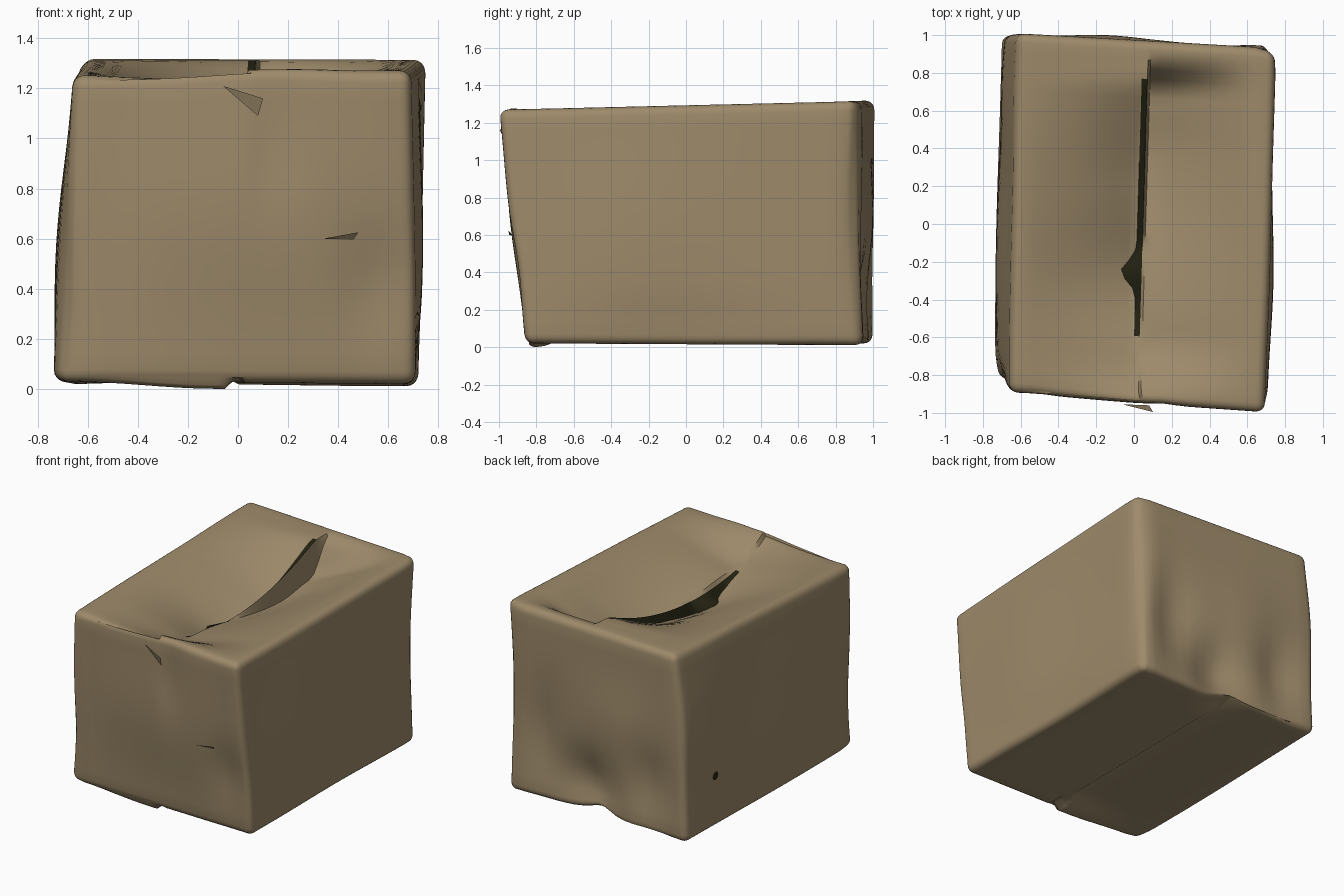
import bpy, bmesh, math
from mathutils import Vector

cube = bpy.data.objects.get("Cube")
if cube:
    bpy.data.objects.remove(cube, do_unlink=True)


def material(name, color):
    m = bpy.data.materials.new(name)
    m.use_nodes = True
    m.diffuse_color = (*color, 1)
    m.node_tree.nodes["Principled BSDF"].inputs["Base Color"].default_value = (*color, 1)
    return m


cardboard = material("tan cardboard", (0.34, 0.255, 0.145))
shadow = material("dark inside", (0.017, 0.016, 0.006))

HALF = Vector((0.72, 0.97, 0.64))
R = 0.05
SEAM = (0.0, 0.02, 0.04)

# Box corners, keyed by the sign of x, y and z
CORNERS = {
    (-1, -1, -1): (-0.735, -0.84, 0.03), (1, -1, -1): (0.71, -0.86, 0.02),
    (-1, 1, -1): (-0.7, 1.0, 0.02), (1, 1, -1): (0.725, 0.95, 0.01),
    (-1, -1, 1): (-0.66, -0.89, 1.25), (1, -1, 1): (0.69, -1.0, 1.27),
    (-1, 1, 1): (-0.61, 1.01, 1.32), (1, 1, 1): (0.755, 0.93, 1.315),
}

# Dents and bulges: centre, spread, push
DENTS = [
    ((-0.7, -0.1, 0.6), (0.2, 0.7, 0.5), (-0.04, 0, 0)),
    ((-0.65, 0.8, 0.85), (0.2, 0.4, 0.4), (-0.04, 0, 0)),
    ((-0.72, -0.87, 0.4), (0.07, 0.12, 0.6), (0.035, 0.03, 0)),
    ((0.0, -0.93, 0.7), (0.6, 0.2, 0.4), (0, -0.035, 0)),
    ((0.55, -0.93, 0.42), (0.12, 0.2, 0.22), (0, 0.035, 0)),
    ((0.15, -0.95, 0.95), (0.08, 0.2, 0.25), (0, 0.025, 0)),
    ((-0.5, -0.9, 0.7), (0.08, 0.2, 0.5), (0, 0.015, 0)),
    ((0.1, -0.95, 1.26), (0.3, 0.12, 0.15), (0, 0, 0.02)),
    ((0.71, -0.3, 0.6), (0.2, 0.45, 0.5), (0.025, 0, 0)),
    ((0.72, 0.0, 0.08), (0.1, 0.6, 0.15), (-0.02, 0, 0)),
    ((0.75, 0.95, 0.7), (0.06, 0.1, 0.7), (-0.02, -0.045, 0)),
    ((0.1, 0.98, 0.2), (0.2, 0.2, 0.22), (0, -0.09, 0)),
    ((0.45, 0.96, 0.45), (0.15, 0.2, 0.35), (0, -0.05, 0)),
    ((-0.15, 0.98, 0.7), (0.25, 0.2, 0.25), (0, 0.02, 0)),
    ((-0.4, 0.99, 0.35), (0.15, 0.2, 0.25), (0, -0.05, 0)),
    ((0.0, 0.95, 0.0), (0.12, 0.15, 0.1), (0, 0, 0.05)),
]


def lerp_points(t, points):
    for (a, va), (b, vb) in zip(points, points[1:]):
        if t <= b:
            return va + (vb - va) * smooth((t - a) / (b - a))
    return points[-1][1]


def clamp(t):
    return min(max(t, 0), 1)


def smooth(t):
    t = clamp(t)
    return t * t * (3 - 2 * t)


# Depth of the lip, of the edge tucked behind it, and of the trough beside it
def lip_sag(y):
    return 0.19 * max(0, 1 - ((y + 0.12) / 0.87) ** 2)


def tucked_sag(y):
    return lip_sag(y) + lerp_points(y, [(-0.65, 0), (-0.2, 0.08), (0.2, 0.05), (0.75, 0)])


def trough_sag(y):
    return lerp_points(y, [(-0.95, 0), (-0.6, 0.13), (0.4, 0.27), (0.68, 0.24), (0.89, 0)])


def lip_x(y):
    return 0.03 + 0.03 * (y + 0.6)


def gap_width(y):
    if not -0.62 < y < 0.8:
        return 0.004
    return 0.03 + 0.08 * math.exp(-((y + 0.25) / 0.07) ** 2)


def shape(p):
    # Round the edges, then warp the block to its crushed corners
    inner = Vector([min(max(c, R - h), h - R) for c, h in zip(p, HALF)])
    out = p - inner
    q = inner + out.normalized() * R if out.length > 1e-6 else inner
    t = [(c / h + 1) / 2 for c, h in zip(q, HALF)]
    pos = Vector()
    for key, corner in CORNERS.items():
        w = math.prod(k if s > 0 else 1 - k for k, s in zip(t, key))
        pos += w * Vector(corner)
    warped = pos.copy()
    for centre, spread, push in DENTS:
        d = sum(((a - b) / s) ** 2 for a, b, s in zip(warped, centre, spread))
        pos += Vector(push) * math.exp(-d)
    # Sagging top flaps and the raised lip along their seam
    if p.z > HALF.z - 1e-5:
        seam = [abs(p.x - s) < 1e-5 for s in SEAM]
        inside = smooth((HALF.y - abs(p.y)) / 0.08)
        if any(seam):
            lip = lip_x(pos.y)
            target = (lip - gap_width(pos.y), lip, lip + 0.014)[seam.index(True)]
            pos.x += (target - pos.x) * inside
        if seam[1]:
            pos.z -= lip_sag(pos.y)
        elif p.x > SEAM[1]:
            pos.z -= trough_sag(pos.y) * clamp((0.64 - pos.x) / 0.54)
        else:
            pos.z -= tucked_sag(pos.y) * clamp((pos.x + 0.62) / 0.62) ** 1.3
    # Overlapping bottom flaps, parted at the front
    if p.z < -HALF.z + 1e-5:
        front = smooth((-0.6 - pos.y) / 0.2)
        if p.x < -0.01:
            pos.z += (0.03 - 0.055 * front) * smooth((pos.x + 0.65) / 0.55)
        elif p.x < 0.03:
            pos.z += 0.02 * front
    return pos


def cuts(h, steps):
    core = [-(h - R) + 2 * (h - R) * i / steps for i in range(steps + 1)]
    ends = [h, h - R * 0.27, h - R * 0.6]
    return sorted([-e for e in ends] + core + ends)


xs = [x for x in cuts(HALF.x, 18) if not -0.06 < x < 0.06]
xs = sorted(xs + list(SEAM) + [-0.04])
axes = [xs, cuts(HALF.y, 36), cuts(HALF.z, 16)]

# Crushed carton: one grid for each side, welded along the edges
bm = bmesh.new()
for axis in range(3):
    ua, va = (axis + 1) % 3, (axis + 2) % 3
    for side in (-1, 1):
        grid = []
        for u in axes[ua]:
            row = []
            for v in axes[va]:
                p = Vector()
                p[axis], p[ua], p[va] = side * HALF[axis], u, v
                row.append((bm.verts.new(shape(p)), p))
            grid.append(row)
        for r0, r1 in zip(grid, grid[1:]):
            for a, b, c, d in zip(r0, r1, r1[1:], r0[1:]):
                f = bm.faces.new([k[0] for k in (a, b, c, d)])
                mid = (a[1] + c[1]) / 2
                y = f.calc_center_median().y
                if axis == 2 and side > 0 and SEAM[0] < mid.x < SEAM[1] and -0.6 < y < 0.78:
                    f.material_index = 1
bmesh.ops.remove_doubles(bm, verts=bm.verts, dist=0.0005)
bmesh.ops.recalc_face_normals(bm, faces=bm.faces)


def add_object(name, mesh_bm, mats):
    me = bpy.data.meshes.new(name)
    mesh_bm.to_mesh(me)
    mesh_bm.free()
    for m in mats:
        me.materials.append(m)
    ob = bpy.data.objects.new(name, me)
    bpy.context.collection.objects.link(ob)
    return ob


carton = add_object("crushed_carton", bm, [cardboard, shadow])
bpy.context.view_layer.objects.active = carton
carton.select_set(True)
bpy.ops.object.shade_smooth_by_angle(angle=math.radians(50))
carton.select_set(False)


def fold(name, points):
    b = bmesh.new()
    b.faces.new([b.verts.new(p) for p in points])
    add_object(name, b, [cardboard])


# Small torn folds on the front
fold("front_top_fold", [(-0.06, -0.955, 1.21), (0.08, -0.96, 1.09), (0.1, -0.995, 1.16)])
fold("front_side_fold", [(0.34, -0.945, 0.6), (0.46, -0.925, 0.595), (0.48, -0.95, 0.625)])

# Small puncture in the side wall
hole = bmesh.new()
bmesh.ops.create_circle(hole, cap_ends=True, segments=8, radius=0.03)
puncture = add_object("side_puncture", hole, [shadow])
hit, spot, normal, _ = carton.ray_cast(Vector((-2, 0.68, 0.38)), Vector((1, 0, 0)))
puncture.location = spot + normal * 0.004
puncture.rotation_euler = normal.to_track_quat("Z", "Y").to_euler()
